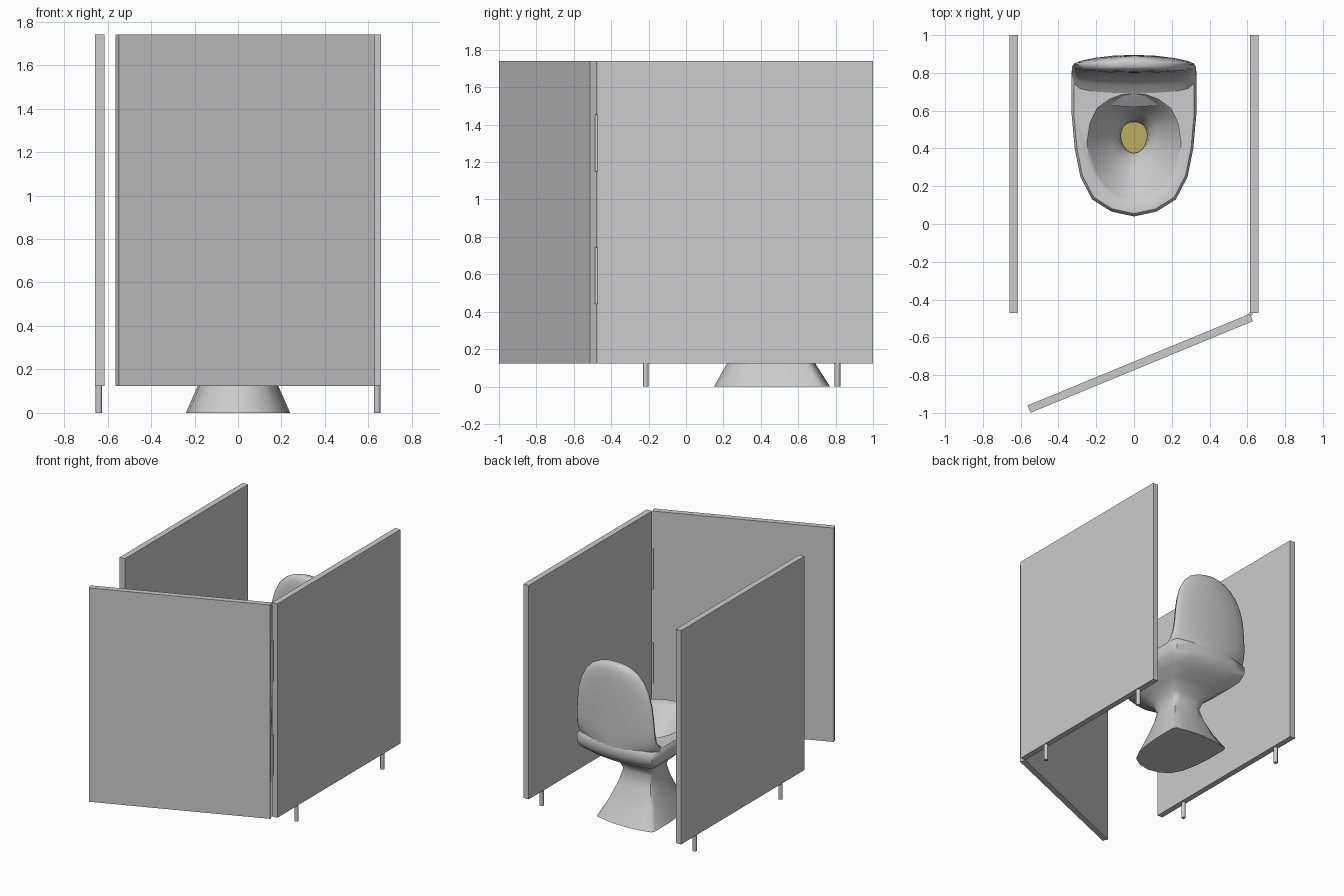
import bpy, bmesh, math

if "Cube" in bpy.data.objects:
    bpy.data.objects.remove(bpy.data.objects["Cube"])

# unit half cross-sections (x 0..1, y 0 = front .. 1 = back), all with the same point count
D_SHAPE = [(0, 0), (.36, .03), (.67, .105), (.86, .245), (.95, .42), (1, .63),
           (1, .9), (.95, .95), (.6, .98), (.25, .997), (0, 1)]
EGG = [(0, 0), (.33, .04), (.62, .13), (.83, .26), (.96, .42), (1, .56),
       (.93, .74), (.78, .87), (.52, .95), (.27, .99), (0, 1)]
LENS = [(0, 0), (.35, .02), (.65, .05), (.87, .12), (.96, .24), (1, .48),
        (.97, .58), (.88, .7), (.65, .85), (.35, .96), (0, 1)]


def finish(name, bm, smooth=None):
    bmesh.ops.recalc_face_normals(bm, faces=bm.faces[:])
    me = bpy.data.meshes.new(name)
    bm.to_mesh(me)
    bm.free()
    ob = bpy.data.objects.new(name, me)
    bpy.context.collection.objects.link(ob)
    if smooth:
        bpy.ops.object.select_all(action='DESELECT')
        ob.select_set(True)
        bpy.context.view_layer.objects.active = ob
        bpy.ops.object.shade_smooth_by_angle(angle=math.radians(smooth))
    return ob


def loft(name, rings, smooth=50):
    """rings: (shape, half width, front y, back y, z), capped at both ends"""
    bm = bmesh.new()
    loops = []
    for shape, w, y0, y1, z in rings:
        full = shape + [(-x, y) for x, y in shape[-2:0:-1]]
        loops.append([bm.verts.new((x * w, y0 + y * (y1 - y0), z)) for x, y in full])
    for a, b in zip(loops, loops[1:]):
        n = len(a)
        for i in range(n):
            j = (i + 1) % n
            bm.faces.new((a[i], a[j], b[j], b[i]))
    bm.faces.new(loops[0])
    bm.faces.new(loops[-1])
    return finish(name, bm, smooth)


def box(name, center, size, rot_z=0):
    bm = bmesh.new()
    bmesh.ops.create_cube(bm, size=1)
    bmesh.ops.scale(bm, vec=size, verts=bm.verts[:])
    ob = finish(name, bm)
    ob.location = center
    ob.rotation_euler.z = rot_z
    return ob


def cylinder(name, x, y, z0, z1, r):
    bm = bmesh.new()
    bmesh.ops.create_cone(bm, cap_ends=True, segments=12, radius1=r, radius2=r, depth=z1 - z0)
    ob = finish(name, bm, 40)
    ob.location = (x, y, (z0 + z1) / 2)
    return ob


# side partitions with two feet each
for side, s in (("left", -1), ("right", 1)):
    box(side + "_partition", (s * .637, .264, .932), (.044, 1.472, 1.616))
    for pos, y in (("front", -.215), ("back", .81)):
        cylinder(f"{side}_{pos}_foot", s * .64, y, 0, .125, .015)

# half open door and its hinges
box("door", (.033, -.7375, .932), (1.273, .042, 1.616), math.atan2(.485, 1.177))
for label, z0 in (("lower", .44), ("upper", 1.15)):
    cylinder(label + "_hinge", .617, -.477, z0, z0 + .305, .01)

# pedestal, bowl shell, rim and bowl interior in one loft
loft("toilet_bowl", [
    (D_SHAPE, .24, .15, .77, 0), (D_SHAPE, .185, .22, .69, .125),
    (D_SHAPE, .14, .29, .63, .25), (D_SHAPE, .12, .32, .60, .34),
    (D_SHAPE, .14, .29, .63, .40), (D_SHAPE, .20, .21, .72, .455),
    (D_SHAPE, .27, .12, .82, .505), (D_SHAPE, .315, .065, .875, .55),
    (D_SHAPE, .33, .045, .893, .59), (D_SHAPE, .33, .04, .895, .645),
    (D_SHAPE, .318, .055, .885, .662),
    (EGG, .25, .10, .69, .66), (EGG, .235, .125, .675, .64),
    (EGG, .19, .20, .64, .57), (EGG, .12, .30, .59, .48),
    (EGG, .08, .36, .55, .42), (EGG, .07, .375, .54, .36)])

# backrest tank rising out of the seat with a fillet at its foot
loft("tank_back", [
    (LENS, .328, .62, .894, .61), (LENS, .329, .69, .895, .66),
    (LENS, .329, .735, .895, .685), (LENS, .328, .77, .895, .73),
    (LENS, .325, .787, .895, .80), (LENS, .318, .793, .895, .90),
    (LENS, .306, .797, .895, 1.0), (LENS, .28, .80, .894, 1.09),
    (LENS, .24, .803, .892, 1.165), (LENS, .185, .808, .888, 1.22),
    (LENS, .12, .817, .88, 1.253), (LENS, .06, .83, .868, 1.266)], 60)

# coloured water at the bottom of the bowl
water = loft("water", [(EGG, .071, .374, .541, .385), (EGG, .071, .374, .541, .395)])
mat = bpy.data.materials.new("water_yellow")
mat.diffuse_color = (.50, .42, .12, 1)
mat.use_nodes = True
mat.node_tree.nodes["Principled BSDF"].inputs["Base Color"].default_value = mat.diffuse_color
water.data.materials.append(mat)
